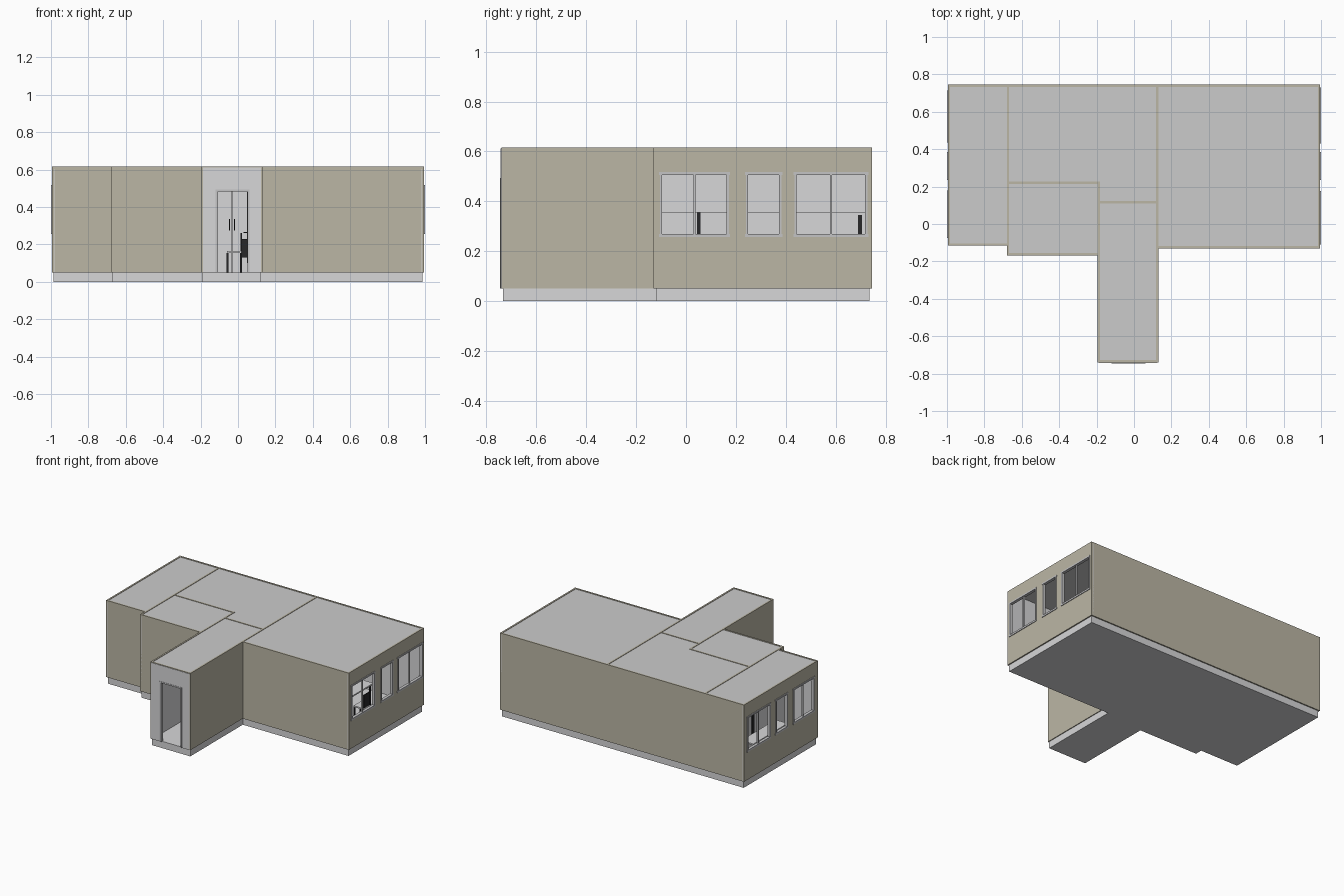
import bpy, bmesh

if "Cube" in bpy.data.objects:
    bpy.data.objects.remove(bpy.data.objects["Cube"])


def material(name, rgb):
    m = bpy.data.materials.new(name)
    m.diffuse_color = (*rgb, 1)
    m.use_nodes = True
    m.node_tree.nodes["Principled BSDF"].inputs["Base Color"].default_value = m.diffuse_color
    return m


BEIGE = material("beige_wall", (0.50, 0.47, 0.375))
WHITE = material("light_grey", (0.68, 0.68, 0.69))
CEIL = material("ceiling_grey", (0.60, 0.60, 0.60))
FRAME = material("frame_grey", (0.55, 0.55, 0.56))
DARK = material("charcoal", (0.02, 0.02, 0.022))

FLOOR, TOP, CEIL_Z, LINING = 0.05, 0.616, 0.604, 0.003


def part(name, mat, boxes):
    """One object from boxes given as (x0, x1, y0, y1, z0, z1)."""
    bm = bmesh.new()
    for x0, x1, y0, y1, z0, z1 in boxes:
        cube = bmesh.ops.create_cube(bm, size=1)["verts"]
        for v in cube:
            v.co = (x1 if v.co.x > 0 else x0,
                    y1 if v.co.y > 0 else y0,
                    z1 if v.co.z > 0 else z0)
    me = bpy.data.meshes.new(name)
    bm.to_mesh(me)
    bm.free()
    me.materials.append(mat)
    ob = bpy.data.objects.new(name, me)
    bpy.context.collection.objects.link(ob)
    return ob


def panel(axis, lo, hi, a, b, top, holes):
    """Boxes of a wall running from a to b, leaving rectangular openings."""
    spans, pos = [], a
    for h0, h1, z0, z1 in sorted(holes):
        spans.append((pos, h0, FLOOR, top))
        if z0 > FLOOR:
            spans.append((h0, h1, FLOOR, z0))
        spans.append((h0, h1, z1, top))
        pos = h1
    spans.append((pos, b, FLOOR, top))
    if axis == 'x':
        return [(lo, hi, s, e, z0, z1) for s, e, z0, z1 in spans]
    return [(s, e, lo, hi, z0, z1) for s, e, z0, z1 in spans]


def wall(name, axis, lo, hi, a, b, sides, holes=()):
    """Beige core with light linings on the room sides."""
    part(name, BEIGE, panel(axis, lo, hi, a, b, TOP, holes))
    lining = []
    if '-' in sides:
        lining += panel(axis, lo - LINING, lo, a, b, CEIL_Z, holes)
    if '+' in sides:
        lining += panel(axis, hi, hi + LINING, a, b, CEIL_Z, holes)
    part(name + "_lining", WHITE, lining)


# Window and door openings: start, end, bottom, top
W0, W1 = 0.26, 0.515
right_windows = [(-0.105, 0.172, W0, W1), (0.24, 0.382, W0, W1), (0.435, 0.727, W0, W1)]
left_windows = [(-0.07, 0.175, W0, W1), (0.24, 0.38, W0, W1), (0.44, 0.71, W0, W1)]
door = [(-0.118, 0.06, FLOOR, 0.49)]

# Outer walls
wall("right_wall", 'x', 0.983, 0.995, -0.13, 0.745, '-', right_windows)
wall("left_wall", 'x', -0.995, -0.983, -0.115, 0.745, '+', left_windows)
wall("back_wall", 'y', 0.733, 0.745, -0.983, 0.983, '-')
wall("right_room_front", 'y', -0.13, -0.118, 0.13, 0.983, '+')
wall("left_room_front", 'y', -0.115, -0.103, -0.983, -0.68, '+')
wall("small_room_front", 'y', -0.168, -0.156, -0.668, -0.195, '+')
wall("small_room_left", 'x', -0.68, -0.668, -0.168, -0.115, '+')
wall("hall_right_wall", 'x', 0.118, 0.13, -0.74, -0.13, '-')
wall("hall_left_wall", 'x', -0.195, -0.183, -0.74, -0.168, '+')
wall("hall_front_wall", 'y', -0.74, -0.728, -0.183, 0.118, '+', door)
part("entrance_facing", WHITE, panel('y', -0.743, -0.74, -0.188, 0.123, TOP - 0.004, door))

# Inner partitions
wall("right_partition", 'x', 0.118, 0.13, -0.13, 0.733, '-+')
wall("hall_partition", 'x', -0.195, -0.183, -0.168, 0.227, '-+')
wall("left_partition", 'x', -0.68, -0.668, -0.115, 0.733, '-+')
wall("small_room_back", 'y', 0.215, 0.227, -0.668, -0.195, '-+')
wall("hall_back_wall", 'y', 0.11, 0.122, -0.183, 0.118, '-+', door)

# Ceilings between the walls
rooms = {
    "left_room": (-0.983, -0.68, -0.103, 0.733),
    "small_room": (-0.668, -0.195, -0.156, 0.215),
    "hall": (-0.183, 0.118, -0.728, 0.11),
    "right_room": (0.13, 0.983, -0.118, 0.733),
    "middle_room": (-0.668, 0.118, 0.227, 0.733),
    "middle_room_entry": (-0.183, 0.118, 0.122, 0.227),
}
for name, r in rooms.items():
    part(name + "_ceiling", CEIL, [(*r, CEIL_Z, 0.613)])

# Floor slabs, slightly inside the wall faces
slabs = {
    "left_room": (-0.986, -0.674, -0.106, 0.736),
    "small_room": (-0.674, -0.189, -0.159, 0.221),
    "hall": (-0.189, 0.124, -0.733, 0.116),
    "right_room": (0.124, 0.986, -0.121, 0.736),
    "middle_room": (-0.674, 0.124, 0.221, 0.736),
    "middle_room_entry": (-0.189, 0.124, 0.116, 0.221),
}
for name, r in slabs.items():
    part(name + "_floor", WHITE, [(*r, 0, FLOOR)])


# Window frames with a centre bar on the wide ones
def window(name, s, y0, y1):
    xa, xb = sorted((s * 0.978, s * 1.0))
    f = 0.009
    bars = [(xa, xb, y0, y0 + f, W0, W1), (xa, xb, y1 - f, y1, W0, W1),
            (xa, xb, y0 - 0.004, y1 + 0.004, W0 - 0.004, W0 + f),
            (xa, xb, y0 - 0.004, y1 + 0.004, W1 - f, W1 + 0.002)]
    if y1 - y0 > 0.2:
        m, (xc, xd) = (y0 + y1) / 2, sorted((s * 0.982, s * 0.994))
        bars.append((xc, xd, m - 0.004, m + 0.004, W0, W1))
    part(name, FRAME, bars)


for s, side, openings in ((1, "right", right_windows), (-1, "left", left_windows)):
    for i, (y0, y1, _, _) in enumerate(openings):
        window(f"{side}_window_{i + 1}", s, y0, y1)

# Entrance door frame and the leaf standing open into the hall
part("door_frame", FRAME, [(-0.12, -0.106, -0.745, -0.722, FLOOR, 0.494),
                           (0.052, 0.062, -0.745, -0.722, FLOOR, 0.494),
                           (-0.12, 0.062, -0.745, -0.722, 0.484, 0.494)])
part("door_leaf", FRAME, [(0.05, 0.06, -0.722, -0.56, 0.055, 0.484)])
part("door_edge_strip", DARK, [(0.047, 0.05, -0.722, -0.56, 0.1, 0.48)])
part("door_handle", DARK, [(0.03, 0.047, -0.585, -0.578, 0.26, 0.266),
                           (0.03, 0.035, -0.61, -0.578, 0.26, 0.266)])

# Tall cupboard at the back of the middle room
part("cupboard", WHITE, [(-0.16, -0.034, 0.62, 0.73, FLOOR, 0.56),
                         (-0.031, 0.1, 0.62, 0.73, FLOOR, 0.56)])
part("cupboard_handles", DARK, [(x - 0.003, x + 0.003, 0.608, 0.62, 0.275, 0.335)
                                for x in (-0.046, -0.019)])

# Low cabinets along the partitions
part("right_cabinet", WHITE, [(0.133, 0.22, -0.11, 0.73, FLOOR, 0.357)])
part("left_cabinet", WHITE, [(-0.75, -0.683, -0.1, 0.73, FLOOR, 0.357)])


# Tables and chairs
def table(name, x, y, w, d, h):
    part(name + "_top", WHITE, [(x - w, x + w, y - d, y + d, h - 0.01, h)])
    part(name + "_legs", DARK, [(x + i * w * .9 - .005, x + i * w * .9 + .005,
                                 y + j * d * .9 - .005, y + j * d * .9 + .005, FLOOR, h - .01)
                                for i in (-1, 1) for j in (-1, 1)])


def chair(name, x, y):
    table(name, x, y, 0.04, 0.04, 0.165)
    part(name + "_back", DARK, [(x + 0.034, x + 0.042, y - 0.035, y + 0.035, 0.165, 0.26)])


table("right_room_table", 0.6, 0.3, 0.12, 0.25, 0.21)
table("left_room_table", -0.85, 0.3, 0.05, 0.2, 0.21)
chair("hall_chair", -0.02, 0.35)
chair("right_room_chair", 0.8, 0.3)
part("hall_screen", DARK, [(0.015, 0.056, 0.45, 0.5, 0.13, 0.23)])
part("dark_panels", DARK, [(0.22, 0.224, 0.045, 0.058, 0.1, 0.355),
                           (0.22, 0.224, 0.69, 0.705, 0.1, 0.345),
                           (-0.754, -0.75, 0.28, 0.31, 0.1, 0.345)])
